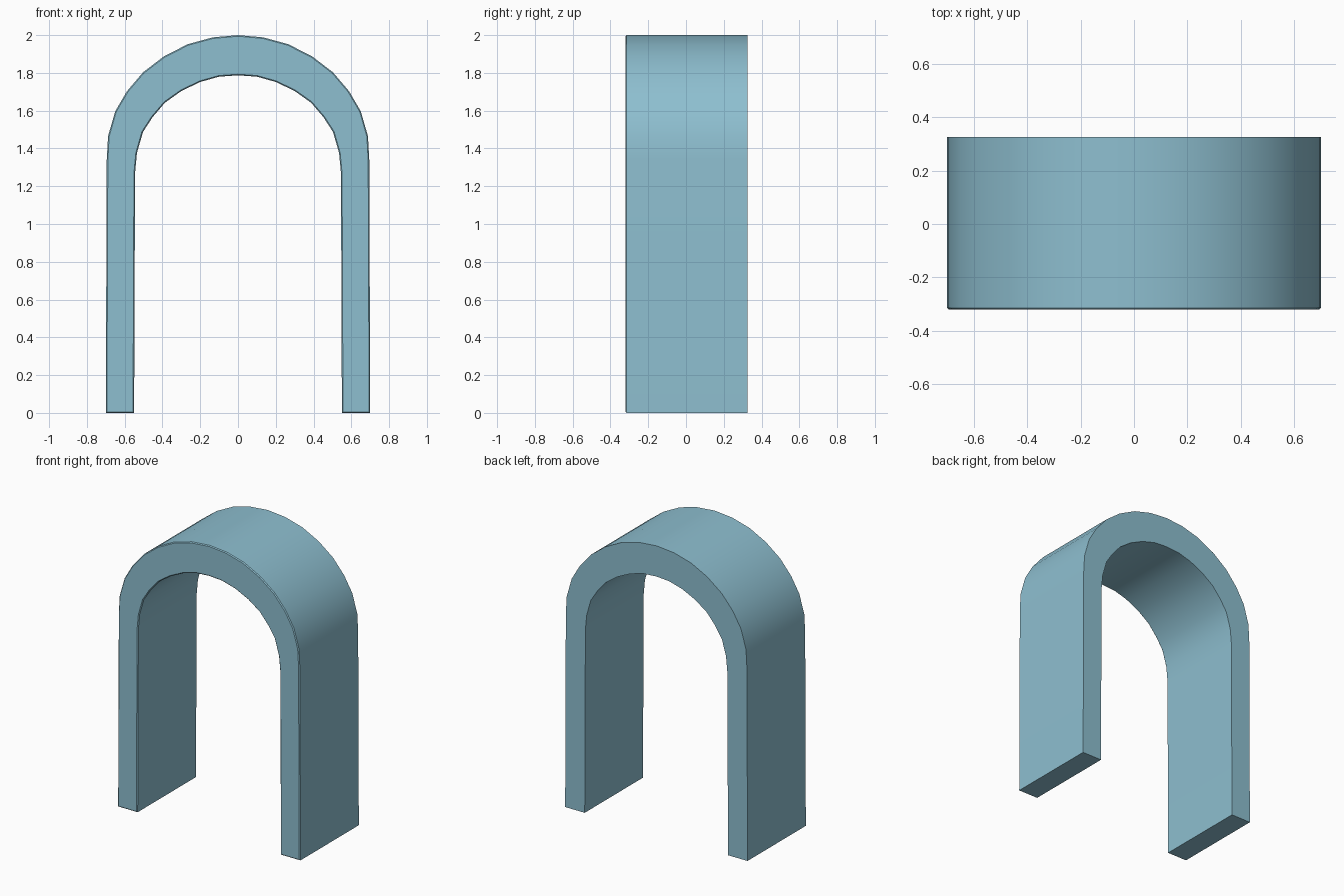
import bpy, bmesh

if "Cube" in bpy.data.objects:
    bpy.data.objects.remove(bpy.data.objects["Cube"])

paint = bpy.data.materials.new("soft_blue")
paint.diffuse_color = (0.27, 0.52, 0.63, 1)
paint.use_nodes = True
paint.node_tree.nodes["Principled BSDF"].inputs["Base Color"].default_value = paint.diffuse_color

# Half profile of the arch, from the foot up to the crown (x, z)
outer = [(0.70, 0), (0.695, 1.34), (0.688, 1.465), (0.65, 1.597), (0.588, 1.703),
         (0.503, 1.803), (0.392, 1.888), (0.266, 1.952), (0.134, 1.988), (0, 2.0)]
inner = [(0.55, 0), (0.545, 1.27), (0.535, 1.376), (0.503, 1.487), (0.452, 1.566),
         (0.387, 1.642), (0.30, 1.704), (0.20, 1.752), (0.10, 1.78), (0, 1.787)]


def mirrored(half):
    return half + [(-x, z) for x, z in reversed(half[:-1])]


FRONT, BACK = -0.32, 0.325
bm = bmesh.new()


def rail(points, y):
    return [bm.verts.new((x, y, z)) for x, z in mirrored(points)]


# Four rails run over the arch, one along each corner of its section
rails = [rail(outer, FRONT), rail(outer, BACK), rail(inner, BACK), rail(inner, FRONT)]
for a, b in zip(rails, rails[1:] + rails[:1]):
    for i in range(len(a) - 1):
        bm.faces.new((a[i], a[i + 1], b[i + 1], b[i]))

# Undersides of the two feet
for end in (0, -1):
    bm.faces.new([r[end] for r in rails])
bmesh.ops.recalc_face_normals(bm, faces=bm.faces)

# Slight chamfer around the front face
front_edges = [e for e in bm.edges
               if all(abs(v.co.y - FRONT) < 1e-5 for v in e.verts)
               and any(f.normal.y > -0.9 for f in e.link_faces)]
bmesh.ops.bevel(bm, geom=front_edges, offset=0.006, segments=1,
                affect='EDGES', clamp_overlap=True)

mesh = bpy.data.meshes.new("arch")
bm.to_mesh(mesh)
bm.free()
mesh.materials.append(paint)
arch = bpy.data.objects.new("arch", mesh)
bpy.context.collection.objects.link(arch)

# Smooth curve, crisp corners
bpy.context.view_layer.objects.active = arch
arch.select_set(True)
bpy.ops.object.shade_smooth_by_angle(angle=0.6)
